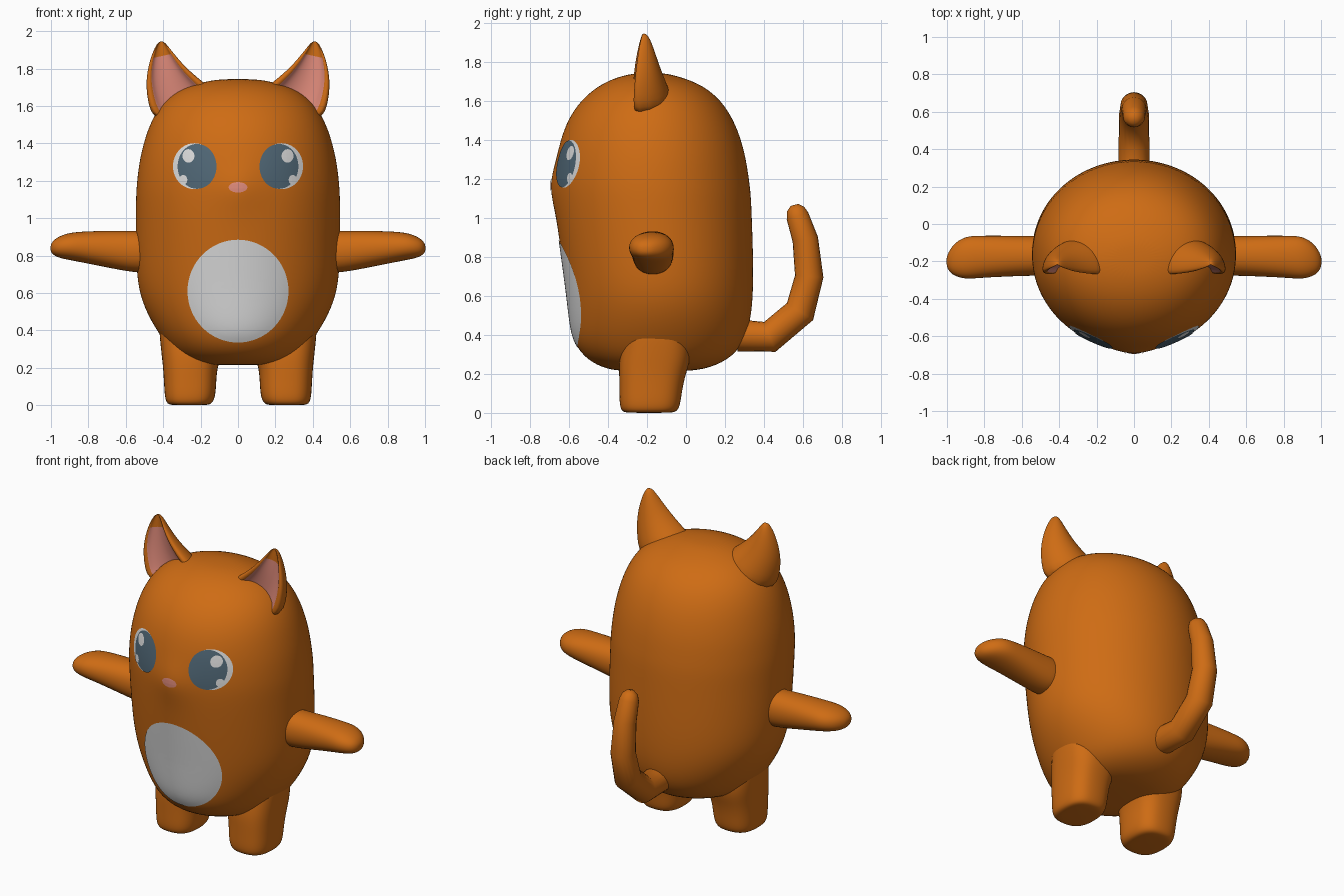
import bpy, bmesh, math
from mathutils import Vector
from mathutils.bvhtree import BVHTree

if "Cube" in bpy.data.objects:
    bpy.data.objects.remove(bpy.data.objects["Cube"])


def material(name, r, g, b):
    m = bpy.data.materials.new(name)
    m.use_nodes = True
    m.diffuse_color = (r, g, b, 1)
    m.node_tree.nodes["Principled BSDF"].inputs["Base Color"].default_value = (r, g, b, 1)
    return m


ORANGE = material("orange fur", 0.62, 0.15, 0.007)
WHITE = material("white", 0.72, 0.72, 0.72)
SLATE = material("slate blue", 0.08, 0.135, 0.18)
PINK = material("pink", 0.75, 0.26, 0.2)
X, Y, Z = Vector((1, 0, 0)), Vector((0, 1, 0)), Vector((0, 0, 1))


def ring(center, u, v, power=1.0, n=24):
    """Closed (super)ellipse around center with half axes u and v."""
    pts = []
    for i in range(n):
        a = math.tau * i / n
        c, s = math.cos(a), math.sin(a)
        pts.append(Vector(center) + u * math.copysign(abs(c) ** power, c)
                   + v * math.copysign(abs(s) ** power, s))
    return pts


def loft(name, rings, mats, subdiv=0, rule=None):
    """Skin a list of equal rings and cap both ends."""
    bm = bmesh.new()
    rows = [[bm.verts.new(p) for p in r] for r in rings]
    n = len(rows[0])
    for k, (a, b) in enumerate(zip(rows, rows[1:])):
        for i in range(n):
            f = bm.faces.new((a[i], a[(i + 1) % n], b[(i + 1) % n], b[i]))
            if rule:
                f.material_index = rule(k, i)
    bm.faces.new(rows[0])
    bm.faces.new(rows[-1])
    bmesh.ops.recalc_face_normals(bm, faces=bm.faces)
    return finish(name, bm, mats, subdiv)


def finish(name, bm, mats, subdiv=0):
    me = bpy.data.meshes.new(name)
    bm.to_mesh(me)
    bm.free()
    for m in mats:
        me.materials.append(m)
    me.shade_smooth()
    if not subdiv:
        me.set_sharp_from_angle(angle=math.radians(50))
    ob = bpy.data.objects.new(name, me)
    bpy.context.scene.collection.objects.link(ob)
    if subdiv:
        mod = ob.modifiers.new("smooth", "SUBSURF")
        mod.levels = mod.render_levels = subdiv
    return ob


# Body: height, half width, front y, back y
BODY = [(0.215, 0.12, -0.30, -0.02), (0.22, 0.24, -0.40, 0.09), (0.27, 0.34, -0.51, 0.22),
        (0.36, 0.41, -0.58, 0.30), (0.48, 0.485, -0.60, 0.335), (0.62, 0.538, -0.615, 0.347),
        (0.8, 0.548, -0.64, 0.347), (1.0, 0.548, -0.665, 0.34), (1.12, 0.548, -0.675, 0.335),
        (1.2, 0.542, -0.675, 0.325), (1.3, 0.53, -0.665, 0.31), (1.4, 0.507, -0.645, 0.285),
        (1.5, 0.475, -0.61, 0.247), (1.6, 0.42, -0.545, 0.185), (1.68, 0.33, -0.45, 0.09),
        (1.725, 0.21, -0.35, -0.03), (1.745, 0.09, -0.25, -0.12)]
rings = []
for z, w, f, b in BODY:
    r = ring((0, (f + b) / 2, z), X * w, Y * (b - f) / 2, n=36)
    for p in r:  # slight muzzle point
        if p.y < -0.3:
            p.y -= 0.03 * math.exp(-(p.x / 0.1) ** 2 - ((z - 1.16) / 0.1) ** 2)
    rings.append(r)
body = loft("body", rings, [ORANGE], 2)
tree = BVHTree.FromObject(body, bpy.context.evaluated_depsgraph_get())


# Painted discs draped on the front of the body
def plate(name, x, z, rx, rz, mat, lift, n=40, steps=8):
    bm = bmesh.new()

    def drape(px, pz):
        hit = tree.ray_cast(Vector((px, -3, pz)), Y)[0]
        return bm.verts.new((px, hit.y - lift, pz))

    mid = drape(x, z)
    prev = None
    for k in range(1, steps + 1):
        t = k / steps
        row = [drape(x + rx * t * math.cos(math.tau * i / n),
                     z + rz * t * math.sin(math.tau * i / n)) for i in range(n)]
        for i in range(n):
            j = (i + 1) % n
            bm.faces.new((prev[i], prev[j], row[j], row[i]) if prev else (mid, row[j], row[i]))
        prev = row
    bmesh.ops.recalc_face_normals(bm, faces=bm.faces)
    if sum(f.normal.y for f in bm.faces) > 0:
        bmesh.ops.reverse_faces(bm, faces=bm.faces)
    finish(name, bm, [mat])


plate("belly_patch", 0, 0.61, 0.27, 0.275, WHITE, 0.004, n=64, steps=14)
plate("nose", 0, 1.165, 0.05, 0.028, PINK, 0.004)

ARM = [(0.45, 0.82, 0.115, -0.17, 0.11), (0.56, 0.82, 0.113, -0.17, 0.108),
       (0.7, 0.835, 0.1, -0.172, 0.112), (0.82, 0.845, 0.086, -0.175, 0.115),
       (0.9, 0.85, 0.075, -0.18, 0.118), (0.96, 0.845, 0.058, -0.19, 0.09),
       (0.99, 0.842, 0.038, -0.2, 0.055), (1.003, 0.84, 0.015, -0.2, 0.02)]
LEG = [(0.0, 0.17, 0.35, -0.3, -0.08), (0.006, 0.14, 0.38, -0.33, -0.045),
       (0.04, 0.12, 0.393, -0.343, -0.028), (0.12, 0.115, 0.397, -0.343, -0.018),
       (0.2, 0.11, 0.402, -0.345, 0.0), (0.27, 0.085, 0.41, -0.345, 0.025),
       (0.36, 0.07, 0.42, -0.33, 0.03), (0.5, 0.1, 0.43, -0.3, 0.0)]
# Ear edges (x, z) from base to tip, with edge y, and back depth
EAR_OUT = [(0.45, 1.48), (0.492, 1.64), (0.495, 1.75), (0.47, 1.86), (0.437, 1.93), (0.418, 1.946)]
EAR_IN = [(0.1, 1.67), (0.205, 1.745), (0.285, 1.815), (0.345, 1.885), (0.385, 1.935), (0.402, 1.946)]
EAR_Y = [(-0.25, 0.2), (-0.25, 0.15), (-0.245, 0.11), (-0.235, 0.07), (-0.225, 0.035), (-0.22, 0.01)]
# Ear section: rounded back, rim, hollow front (sideways, depth)
EAR_SECTION = [(math.cos(math.pi * i / 8), math.sin(math.pi * i / 8)) for i in range(9)]
EAR_SECTION += [(-0.9, -0.14), (-0.72, -0.1), (-0.62, 0.12), (0, 0.3), (0.62, 0.12), (0.72, -0.1), (0.9, -0.14)]

for s, side in ((1, "left"), (-1, "right")):
    # Arms
    loft(side + "_arm", [ring((s * x, y, z), Y * hy, Z * hz, 0.9, 16)
                         for x, z, hz, y, hy in ARM], [ORANGE], 2)
    # Legs
    loft(side + "_leg", [ring((s * (a + b) / 2, (f + k) / 2, z), X * (b - a) / 2, Y * (k - f) / 2, 0.75, 20)
                         for z, a, b, f, k in LEG], [ORANGE], 2)
    # Ears with hollow pink fronts
    rings = []
    for (ox, oz), (ix, iz), (y, d) in zip(EAR_OUT, EAR_IN, EAR_Y):
        row = []
        for u, v in EAR_SECTION:
            t = (u + 1) / 2
            row.append(Vector((s * (ix + (ox - ix) * t), y + v * d, iz + (oz - iz) * t)))
        rings.append(row)
    loft(side + "_ear", rings, [ORANGE, PINK], 2,
         rule=lambda k, i: 1 if k < 3 and 10 <= i <= 13 else 0)
    # Eyes
    plate(side + "_eye_white", s * 0.233, 1.278, 0.115, 0.123, WHITE, 0.003)
    plate(side + "_iris", s * 0.219, 1.277, 0.104, 0.12, SLATE, 0.005)
    plate(side + "_eye_highlight", s * 0.265, 1.333, 0.032, 0.036, WHITE, 0.007)
    plate(side + "_eye_glint", s * 0.293, 1.205, 0.022, 0.026, WHITE, 0.007)

# Tail: y, z, radius along an upward curl
TAIL = [(0.265, 0.398, 0.082), (0.43, 0.39, 0.082), (0.585, 0.52, 0.08), (0.632, 0.7, 0.073),
        (0.612, 0.89, 0.066), (0.572, 1.01, 0.058), (0.562, 1.045, 0.046), (0.556, 1.067, 0.02)]
rings = []
for i, (y, z, r) in enumerate(TAIL):
    a, b = TAIL[max(i - 1, 0)], TAIL[min(i + 1, len(TAIL) - 1)]
    d = Vector((0, b[0] - a[0], b[1] - a[1])).normalized()
    if i == 0:
        d = Y
    rings.append(ring((0, y, z), X * r, X.cross(d) * r, n=20))
tail = loft("tail", rings, [ORANGE])
tail.data.set_sharp_from_angle(angle=math.radians(70))
